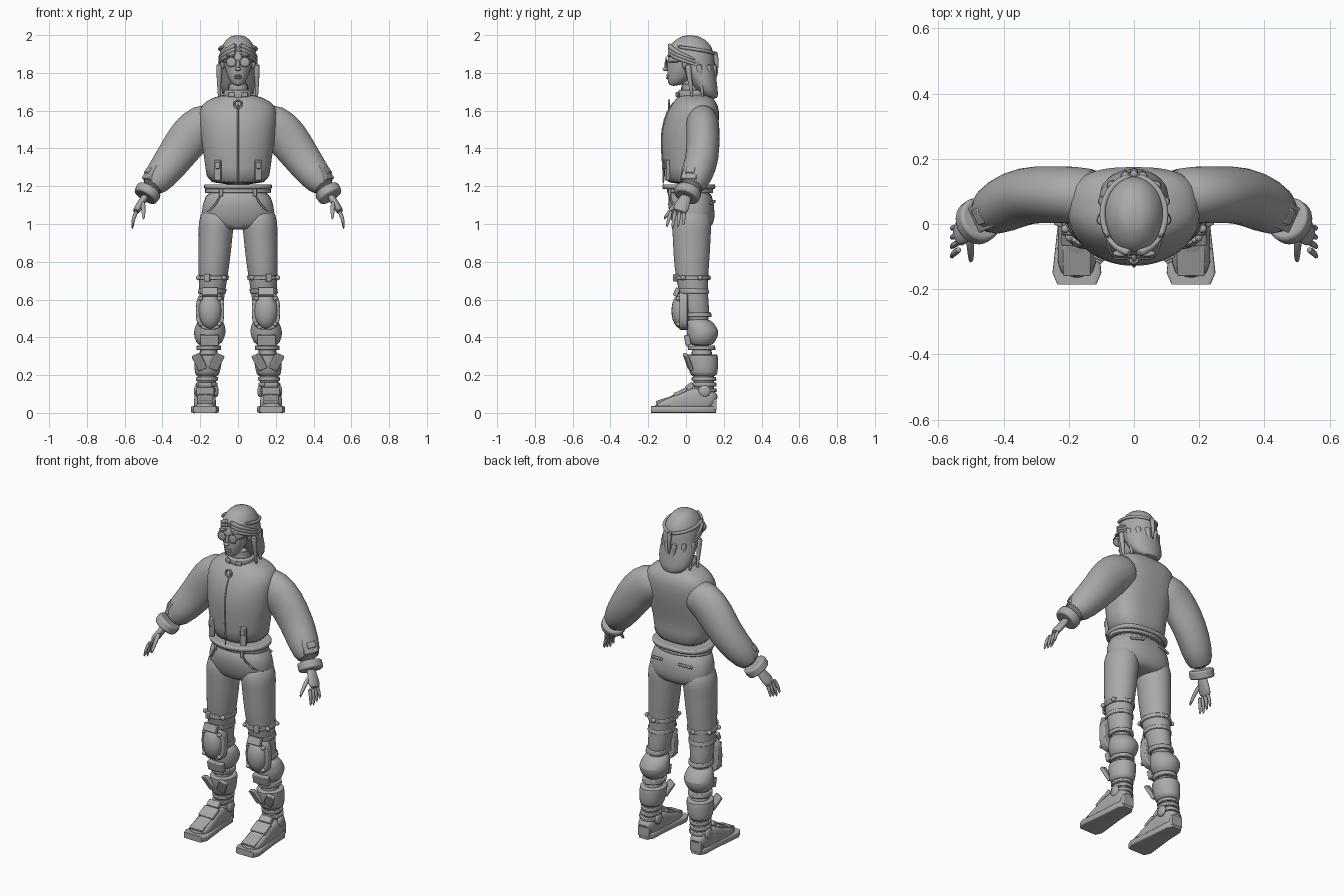
import bpy, bmesh
from math import sin, cos, tau, radians, copysign
from mathutils import Vector, Matrix, Euler

cube = bpy.data.objects.get("Cube")
if cube:
    bpy.data.objects.remove(cube)

COLOUR = (0.4, 0.4, 0.4, 1)
grey = bpy.data.materials.new("plain_grey")
grey.use_nodes = True
grey.diffuse_color = COLOUR
grey.node_tree.nodes["Principled BSDF"].inputs["Base Color"].default_value = COLOUR
X, Y, Z = Matrix.Identity(3)


def finish(name, bm, mirror=True, bevel=0, subsurf=0, angle=45):
    """Turn a bmesh into a shaded object with its modifiers."""
    bmesh.ops.recalc_face_normals(bm, faces=bm.faces)
    mesh = bpy.data.meshes.new(name)
    bm.to_mesh(mesh)
    bm.free()
    mesh.materials.append(grey)
    part = bpy.data.objects.new(name, mesh)
    bpy.context.collection.objects.link(part)
    bpy.ops.object.select_all(action='DESELECT')
    bpy.context.view_layer.objects.active = part
    part.select_set(True)
    bpy.ops.object.shade_smooth_by_angle(angle=radians(angle))
    if bevel:
        modifier = part.modifiers.new("bevel", 'BEVEL')
        modifier.width, modifier.segments = bevel, 2
    if subsurf:
        modifier = part.modifiers.new("subsurf", 'SUBSURF')
        modifier.levels = modifier.render_levels = subsurf
    if mirror:
        part.modifiers.new("mirror", 'MIRROR').use_mirror_merge = False


def loft(name, rings, sides=24, front=2, back=2, across=X, follow=False, subsurf=1, **options):
    """Skin superellipse rings, each given as (centre, half width, half depth)."""
    bm = bmesh.new()
    centres = [Vector(ring[0]) for ring in rings]
    rows = []
    for i, (_, width, depth) in enumerate(rings):
        tangent = Z
        if follow:
            tangent = (centres[min(i + 1, len(rings) - 1)] - centres[max(i - 1, 0)]).normalized()
        u = (across - tangent * across.dot(tangent)).normalized()
        v = tangent.cross(u)
        row = []
        for k in range(sides):
            c, s = cos(tau * k / sides), sin(tau * k / sides)
            power = 2 / (back if s > 0 else front)
            row.append(bm.verts.new(centres[i] + u * width * copysign(abs(c) ** power, c)
                                    + v * depth * copysign(abs(s) ** power, s)))
        rows.append(row)
    for low, high in zip(rows, rows[1:]):
        for k in range(sides):
            n = (k + 1) % sides
            bm.faces.new((low[k], low[n], high[n], high[k]))
    bm.faces.new(rows[0])
    bm.faces.new(rows[-1])
    finish(name, bm, subsurf=subsurf, **options)


def column(name, levels, **options):
    """Central upright form from (height, half width, front, back)."""
    loft(name, [((0, (front + back) / 2, z), width, (back - front) / 2)
                for z, width, front, back in levels], sides=32, mirror=False, **options)


def tube(name, points, radius, tip=None, across=X, **options):
    """Cord along points, tapering to the tip radius."""
    taper = ((tip or radius) - radius) / (len(points) - 1)
    loft(name, [(p, radius + taper * i, radius + taper * i) for i, p in enumerate(points)],
         sides=8, across=across, follow=True, **options)


def box(name, centre, size, tilt=(0, 0, 0)):
    bm = bmesh.new()
    turn = Euler([radians(a) for a in tilt]).to_matrix().to_4x4()
    bmesh.ops.create_cube(bm, size=1, matrix=Matrix.Translation(centre) @ turn @ Matrix.Diagonal((*size, 1)))
    finish(name, bm, bevel=.004)


def ball(name, centre, half, mirror=True):
    bm = bmesh.new()
    bmesh.ops.create_uvsphere(bm, u_segments=20, v_segments=12, radius=1,
                              matrix=Matrix.Translation(centre) @ Matrix.Diagonal((*half, 1)))
    finish(name, bm, mirror=mirror, angle=80)


def hoop(name, centre, radius, thickness, mirror):
    """Upright ring facing the front."""
    points = [Vector(centre) + radius * (X * cos(tau * k / 20) + Z * sin(tau * k / 20)) for k in range(21)]
    tube(name, points, thickness, across=Y, mirror=mirror)


def head_strand(name, start, end, top, bottom, radius=.015, tip=.006):
    """Lock of hair around the head, from one bearing and height to another."""
    points = []
    for step in range(6):
        t = step / 5
        bearing = radians(start + (end - start) * t)
        points.append((.1 * sin(bearing), .03 - .12 * cos(bearing), top + (bottom - top) * t))
    tube(name, points, radius, tip)


def leg_point(z, radius=0, bearing=0):
    """Point around the leg axis; bearing is measured from the front, outwards."""
    a = radians(bearing)
    return Vector((.175 - .06 * z + radius * sin(a), max(.03, .1 - .15 * z * z) - radius * cos(a), z))


def leg_part(name, levels, **options):
    """Leg section from (height, half width)."""
    loft(name, [(leg_point(z), r, r * 1.12) for z, r in levels], **options)


def leg_band(name, z, radius, height=.025):
    leg_part(name, [(z - height / 2, radius), (z + height / 2, radius)], subsurf=0, bevel=.004)


# Head and face
column("head", [(1.73, .02, -.09, -.04), (1.76, .05, -.1, .02), (1.86, .08, -.1, .1),
                (1.92, .08, -.09, .11), (1.98, .03, -.03, .05)])
column("neck", [(1.6, .06, -.02, .1), (1.78, .06, -.04, .08)])
ball("nose_bridge", (0, -.1, 1.84), (.01, .015, .03), mirror=False)
ball("nose_tip", (0, -.11, 1.82), (.016, .014, .01), mirror=False)
for name, z in (("upper_lip", 1.785), ("lower_lip", 1.773)):
    ball(name, (0, -.095, z), (.022, .01, .006), mirror=False)
ball("ears", (.08, 0, 1.85), (.012, .02, .03))
ball("eyebrows", (.04, -.09, 1.89), (.025, .01, .006))

# Glasses
LENS = Vector((.036, -.105, 1.858))
hoop("lens_frames", LENS, .026, .003, mirror=True)
ball("lenses", LENS, (.025, .004, .025))
tube("glasses_bridge", [LENS - X * .026, LENS - X * .046], .003, mirror=False)
tube("glasses_temples", [LENS + X * .026, (.08, -.07, 1.86), (.09, 0, 1.86)], .004)

# Hair
column("hair", [(1.66, .05, .11, .17), (1.7, .1, .05, .17), (1.78, .11, 0, .16), (1.84, .1, -.05, .15),
                (1.88, .1, -.07, .15), (1.94, .09, -.1, .14), (1.98, .06, -.05, .1), (2, .03, -.01, .05)])
for i in range(3):
    head_strand(f"swept_lock_{i + 1}", 4, 100 + 10 * i, 1.95 - .02 * i, 1.87 - .02 * i)
for i in range(4):
    bearing = 80 + 28 * i
    head_strand(f"hanging_lock_{i + 1}", bearing, bearing + 12, 1.85, 1.66, radius=.02)
head_strand("hair_tie", 50, 180, 1.94, 1.9, radius=.01, tip=.01)
tube("tied_tail", [(0, .15, 1.92), (0, .165, 1.86), (0, .16, 1.77)], .018, .006, mirror=False)

# Jacket
JACKET = [(1.2, .17, -.12, .15), (1.3, .17, -.12, .13), (1.4, .19, -.13, .15), (1.5, .2, -.13, .17),
          (1.6, .21, -.1, .18), (1.65, .18, -.06, .16), (1.69, .08, -.04, .12)]
column("jacket_body", JACKET, back=2.8)
column("jacket_hem", [(1.185, .18, -.125, .155), (1.21, .18, -.125, .155)], back=2.5, subsurf=0, bevel=.008)
column("collar", [(1.64, .09, -.06, .14), (1.71, .075, -.045, .11), (1.71, .06, -.03, .1), (1.69, .06, -.03, .1)])
tube("zip", [(0, front, z) for z, _, front, _ in JACKET[:-1]], .005, mirror=False)
hoop("zip_ring", (0, -.09, 1.635), .02, .006, mirror=False)
box("collar_tabs", (.035, -.045, 1.685), (.035, .012, .025), (0, 0, 18))
box("jacket_pocket_flaps", (.106, -.1, 1.285), (.036, .02, .11), (0, 0, 24))
box("jacket_pocket_buckles", (.108, -.112, 1.31), (.024, .014, .035), (0, 0, 24))

# Sleeves, narrowing down to the cuffs
SLEEVE = [(.09, .08, 1.55, .09), (.19, .09, 1.53, .115), (.26, .09, 1.46, .115), (.33, .09, 1.36, .1),
          (.4, .06, 1.265, .09), (.47, .02, 1.18, .065)]
loft("sleeves", [((x, y, z), min(r, .088), r) for x, y, z, r in SLEEVE], across=Y, follow=True)
WRIST = Vector((.485, .005, 1.155))
REACH = Vector((.5, -.35, -.8))
loft("cuffs", [(WRIST - REACH * .035, .07, .07), (WRIST + REACH * .015, .07, .067)],
     across=Y, follow=True, subsurf=0, bevel=.01)
PATCH = Vector((.46, .025, 1.27))
box("sleeve_patches", PATCH, (.03, .085, .085), (0, -36, -25))
box("sleeve_buckles", PATCH + X * .012 + Z * .01, (.024, .05, .035), (0, -36, -25))

# Hands
loft("palms", [(WRIST + REACH * t, width, .02) for t, width in ((0, .03), (.04, .033), (.08, .043), (.12, .038))],
     sides=16, across=Y, follow=True)
for i, finger in enumerate(("little", "ring", "middle", "index")):
    y, tip = -.01 - .022 * i, .97 + .01 * abs(i - 2)
    tube(finger + "_fingers", [(.533, y, 1.075), (.555, y * 1.2, 1.03), (.56, y * 1.35, tip)], .013, .007, across=Y)
tube("thumbs", [(.505, -.03, 1.12), (.5, -.08, 1.08), (.5, -.12, 1.02)], .016, .008)

# Trousers
column("trouser_hips", [(1.2, .16, -.09, .13), (1.1, .19, -.1, .15), (1.02, .2, -.08, .155),
                        (.98, .15, -.06, .13), (.97, .08, -.03, .1)], front=2.2, back=2.4)
leg_part("trouser_legs", [(1.1, .08), (1, .097), (.95, .09), (.85, .088), (.7, .076), (.6, .063), (.46, .06)])
column("waistband", [(1.165, .175, -.1, .145), (1.195, .173, -.1, .14)], subsurf=0, bevel=.004)
tube("front_pocket_seams", [(.09, -.09, 1.16), (.13, -.07, 1.08), (.19, 0, 1.05)], .007)
box("back_pocket_welts", (.095, .142, 1.115), (.085, .012, .014), (0, 8, -14))
box("belt_loops", (.09, -.088, 1.17), (.018, .014, .05), (0, 0, 20))

# Knee guards
for name, z, radius in (("thigh", .715, .083), ("upper_knee", .645, .074), ("lower_knee", .52, .067)):
    leg_band(name + "_straps", z, radius)
box("thigh_buckles", leg_point(.715, .09, 20), (.032, .02, .04), (0, 0, 20))
for bearing in (-40, 60, 120, 180):
    ball("thigh_rivets", leg_point(.715, .09, bearing), (.013, .013, .013))
KNEE = Vector((.148, -.025, .54))
loft("knee_backplates", [(KNEE + Y * shift, .075, .1) for shift in (-.01, .035)],
     front=3, back=3, follow=True, subsurf=0, bevel=.006)
ball("knee_domes", KNEE, (.062, .052, .095))
box("knee_top_plates", KNEE + Z * .1 - Y * .025, (.085, .025, .045), (-22, 0, 0))
for side in (-1, 1):
    for height in (-.07, .065):
        ball("knee_rivets", KNEE + X * side * .05 - Y * .015 + Z * height, (.012, .014, .012))

# Lower legs
loft("calf_guards", [(leg_point(z) + Y * shift, r, r) for z, r, shift in
                     ((.5, .06, 0), (.47, .076, .01), (.43, .087, .018), (.4, .08, .01), (.35, .062, 0))])
leg_part("shins", [(.38, .058), (.2, .05), (.07, .048)])
leg_band("shin_straps", .345, .065)
box("shin_plates", leg_point(.385, .07), (.1, .03, .055), (12, 0, 0))
leg_part("boot_cuffs", [(.19, .057), (.21, .068), (.28, .074), (.31, .074), (.31, .066)])

# Flared points on the front of the boot
for side in (-1, 1):
    box("boot_wings", leg_point(.27, .09, 30 * side), (.05, .02, .09), (25, 20 * side, 20 * side))

# Boots
for i in range(3):
    leg_band(f"ankle_straps_{i + 1}", .18 - .03 * i, .058, height=.02)
for side in (-1, 1):
    ball("ankle_discs", leg_point(.115, .052, 90 * side), (.014, .032, .032))
FOOT = .175
loft("boot_uppers", [((FOOT, y, z), width, z - .01) for y, z, width in
                     ((.155, .05, .035), (.13, .07, .05), (.06, .075, .055), (0, .067, .056),
                      (-.07, .05, .06), (-.17, .03, .06))], front=3, back=3, follow=True)
loft("soles", [((FOOT, y, .018), width, .018) for y, width in
               ((.16, .03), (.13, .05), (.03, .055), (-.15, .075), (-.185, .06))],
     front=8, back=8, follow=True, subsurf=0)
box("toe_plates", (FOOT, -.11, .07), (.085, .1, .016), (18, 0, 0))
box("instep_plates", (FOOT, -.03, .11), (.095, .075, .02), (26, 0, 0))
box("instep_buckles", (FOOT, .02, .14), (.075, .04, .03), (35, 0, 0))
box("heel_blocks", (FOOT, .145, .045), (.075, .035, .06))
